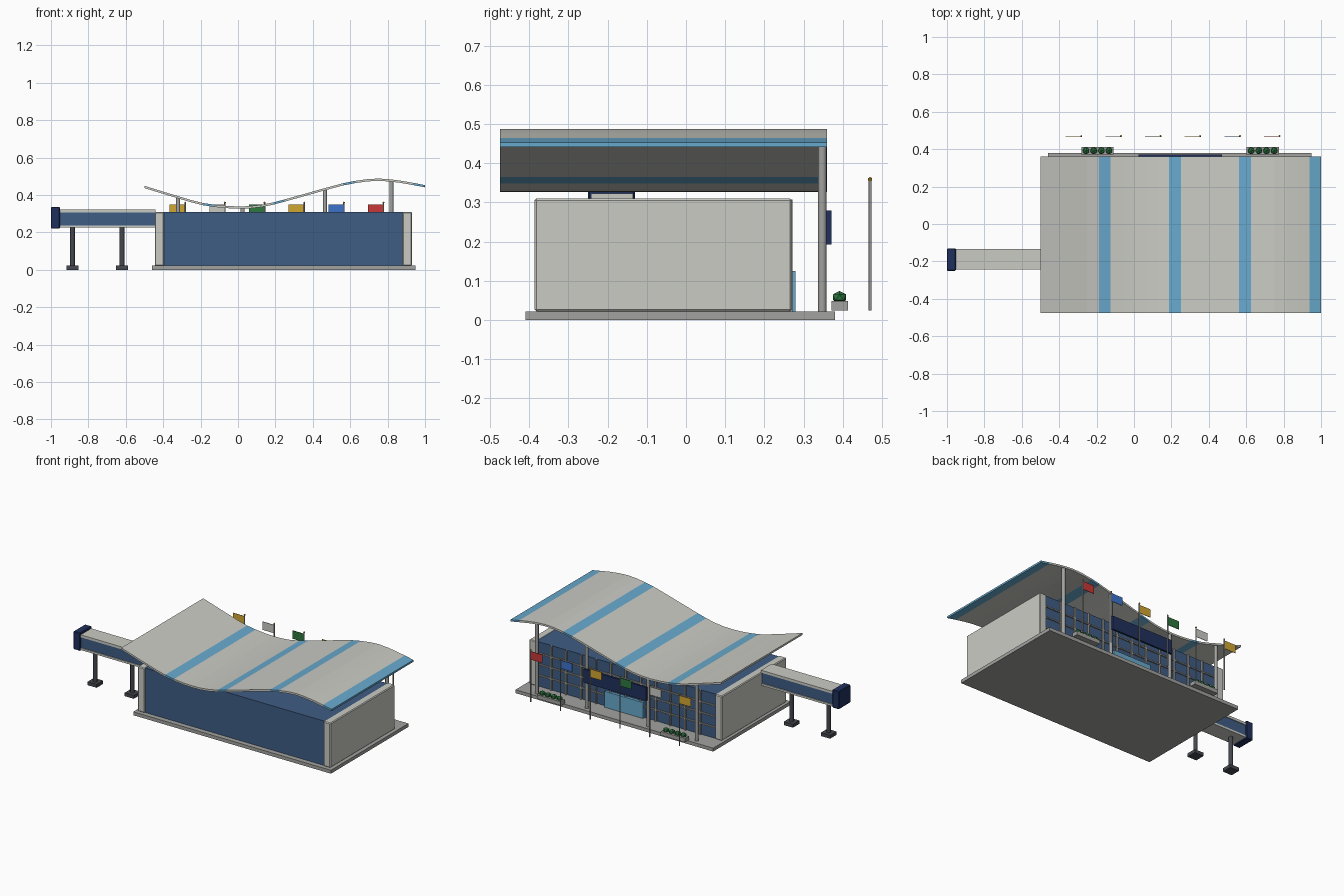
import bpy, bmesh
from mathutils import Vector

cube = bpy.data.objects.get("Cube")
if cube:
    bpy.data.objects.remove(cube, do_unlink=True)


def material(name, *rgb):
    m = bpy.data.materials.new(name)
    m.use_nodes = True
    m.diffuse_color = (*rgb, 1)
    m.node_tree.nodes["Principled BSDF"].inputs["Base Color"].default_value = (*rgb, 1)
    return m


PALE = material("pale grey", .60, .60, .56)
GREY = material("concrete grey", .36, .36, .35)
GLASS = material("dark blue glass", .05, .11, .23)
SKY = material("sky blue", .14, .40, .61)
NAVY = material("navy", .014, .03, .11)
DARK = material("dark grey", .06, .065, .08)
GREEN = material("green", .026, .19, .05)
GOLD = material("gold", .65, .39, .03)
RED = material("red", .58, .04, .04)
BLUE = material("flag blue", .045, .17, .61)


def finish(name, bm, *mats):
    mesh = bpy.data.meshes.new(name)
    bmesh.ops.recalc_face_normals(bm, faces=bm.faces)
    bm.to_mesh(mesh)
    bm.free()
    for m in mats:
        mesh.materials.append(m)
    ob = bpy.data.objects.new(name, mesh)
    bpy.context.collection.objects.link(ob)
    return ob


def box(name, x, y, z, mat, bevel=0):
    """Box between (low, high) pairs on each axis."""
    bm = bmesh.new()
    bmesh.ops.create_cube(bm, size=1)
    for v in bm.verts:
        v.co = Vector([(r[0] + r[1]) / 2 + c * (r[1] - r[0]) for c, r in zip(v.co, (x, y, z))])
    ob = finish(name, bm, mat)
    if bevel:
        mod = ob.modifiers.new("Bevel", 'BEVEL')
        mod.width = bevel
        mod.segments = 1
    return ob


def around(c, width):
    return (c - width / 2, c + width / 2)


def post(name, x, y, z0, z1, r, mat, sides=12):
    bm = bmesh.new()
    bmesh.ops.create_cone(bm, cap_ends=True, segments=sides, radius1=r, radius2=r, depth=z1 - z0)
    bmesh.ops.translate(bm, verts=bm.verts, vec=(x, y, (z0 + z1) / 2))
    ob = finish(name, bm, mat)
    for p in ob.data.polygons:
        p.use_smooth = abs(p.normal.z) < .5
    for e in ob.data.edges:
        a, b = (ob.data.vertices[i].co.z for i in e.vertices)
        e.use_edge_sharp = abs(a - b) < 1e-5
    return ob


def ball(name, loc, r, mat, squash=1, detail=1):
    bm = bmesh.new()
    bmesh.ops.create_icosphere(bm, subdivisions=detail, radius=r)
    bmesh.ops.scale(bm, verts=bm.verts, vec=(1, 1, squash))
    bmesh.ops.translate(bm, verts=bm.verts, vec=loc)
    return finish(name, bm, mat)


# Wave of the roof, as (x, z) control points joined by a smooth curve
WAVE = [(-.5, .443), (-.32, .388), (-.18, .35), (0, .333), (.14, .344), (.33, .393),
        (.49, .438), (.6, .465), (.74, .482), (.86, .472), (1.0, .447)]


def slope(i):
    a, b = WAVE[max(i - 1, 0)], WAVE[min(i + 1, len(WAVE) - 1)]
    return (b[1] - a[1]) / (b[0] - a[0])


def roof_z(x):
    i = max(k for k in range(len(WAVE) - 1) if k == 0 or WAVE[k][0] <= x)
    (x0, z0), (x1, z1) = WAVE[i], WAVE[i + 1]
    w = x1 - x0
    t = (x - x0) / w
    return ((2*t**3 - 3*t*t + 1) * z0 + (3*t*t - 2*t**3) * z1
            + (t**3 - 2*t*t + t) * w * slope(i) + (t**3 - t*t) * w * slope(i + 1))


# Ground slab and terminal hall
box("ground_slab", (-.46, .95), (-.41, .38), (0, .022), GREY)
box("glass_hall", (-.40, .885), (-.378, .262), (.022, .308), GLASS)
for side, x in (("right", (-.445, -.395)), ("left", (.88, .93))):
    box(side + "_end_wall", x, (-.387, .27), (.022, .31), PALE, .005)

# Glazing bars and entrance on the back facade
BAYS = 12
for i in range(1, BAYS):
    x = -.395 + 1.275 * i / BAYS
    box("vertical_glazing_bar", around(x, .010), (.258, .272), (.022, .308), GREY)
for z in (.095, .165, .235):
    box("horizontal_glazing_bar", (-.395, .88), (.258, .27), around(z, .008), GREY)
box("entrance_doors", (.11, .385), (.26, .28), (.022, .125), SKY)

# Wavy roof of flat strips, every sixth one blue
STRIPS, THICK = 24, .012
bm = bmesh.new()
rings = []
for i in range(STRIPS + 1):
    x = -.5 + 1.5 * i / STRIPS
    z = roof_z(x)
    rings.append([bm.verts.new((x, y, z + dz)) for y, dz in
                  ((-.475, -THICK / 2), (.36, -THICK / 2), (.36, THICK / 2), (-.475, THICK / 2))])
for i, (a, b) in enumerate(zip(rings, rings[1:])):
    for k in range(4):
        f = bm.faces.new((a[k], a[(k + 1) % 4], b[(k + 1) % 4], b[k]))
        f.material_index = 1 if i % 6 == 5 else 0
bm.faces.new(rings[0])
bm.faces.new(rings[-1]).material_index = 1
finish("wavy_roof", bm, PALE, SKY)

# Roof columns and the blank sign board
for x in (-.32, .025, .465, .82):
    post("roof_column", x, .348, .022, roof_z(x), .011, GREY)
box("sign_board", (.025, .47), (.358, .371), (.193, .28), NAVY)

# Boarding bridge with its cab and legs
box("bridge_floor", (-.96, -.44), (-.243, -.135), (.225, .238), PALE)
box("bridge_glass", (-.96, -.44), (-.238, -.14), (.238, .307), GLASS)
box("bridge_roof", (-.96, -.44), (-.243, -.135), (.307, .323), PALE)
box("bridge_cab", (-1, -.952), (-.25, -.13), (.22, .336), NAVY, .004)
for x in (-.885, -.62):
    post("bridge_leg", x, -.19, .02, .226, .013, DARK)
    box("bridge_foot", around(x, .065), around(-.19, .065), (0, .022), DARK)

# Planters with bushes
for x in (-.195, .688):
    box("planter", around(x, .172), (.372, .413), (.024, .049), GREY)
    for i in range(4):
        ball("bush", (x + (i - 1.5) * .041, .392, .058), .02, GREEN, .8)

# Row of flags
for i, cloth in enumerate((GOLD, PALE, GREEN, GOLD, BLUE, RED)):
    x = -.282 + .212 * i
    post("flag_pole", x, .47, .024, .358, .0038, GREY, 8)
    ball("pole_finial", (x, .47, .359), .006, GOLD)
    box("flag", (x - .083, x - .002), around(.47, .003), (.297, .35), cloth)
